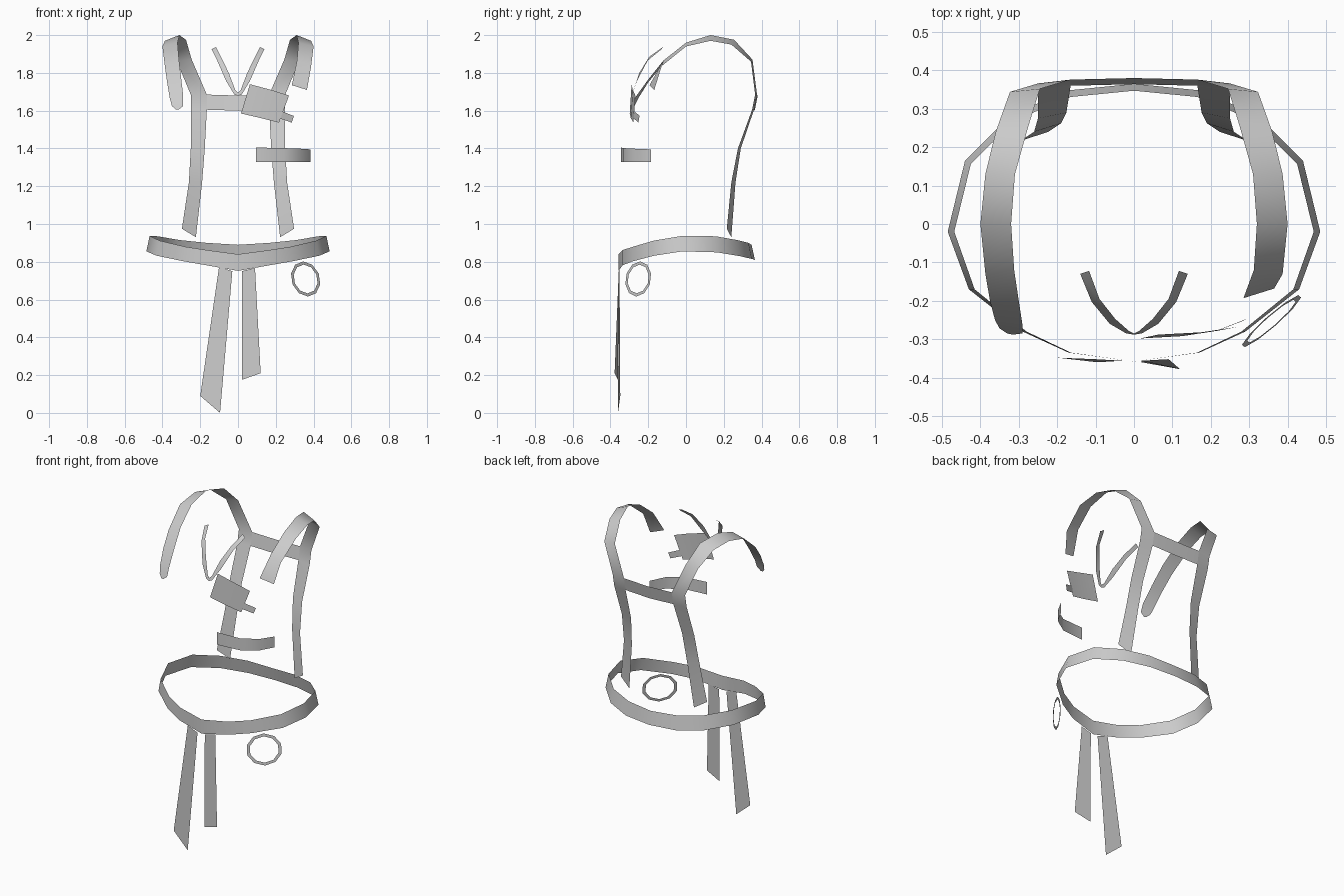
import bpy
from math import sin, cos, pi


def ribbon(name, edge_a, edge_b, closed=False):
    """Single-sided ribbon spanning two matching edge paths."""
    n = len(edge_a)
    steps = n if closed else n - 1
    faces = [(i, (i + 1) % n, n + (i + 1) % n, n + i) for i in range(steps)]
    mesh = bpy.data.meshes.new(name)
    mesh.from_pydata(list(edge_a) + list(edge_b), [], faces)
    mesh.polygons.foreach_set("use_smooth", [True] * len(faces))
    mesh.update()
    obj = bpy.data.objects.new(name, mesh)
    bpy.context.collection.objects.link(obj)
    return obj


def flip(points, s=-1):
    return [(s * x, y, z) for x, y, z in points]


# Waist belt: half loop from back to front as (x, y, top z, bottom z), then mirrored
half = [(0, .365, .89, .81), (.17, .348, .90, .815), (.32, .285, .915, .83),
        (.44, .165, .935, .85), (.485, -.02, .937, .855), (.43, -.17, .912, .832),
        (.29, -.28, .88, .803), (.17, -.335, .862, .782), (0, -.358, .84, .752)]
loop = half + [(-x, y, t, b) for x, y, t, b in half[-2:0:-1]]
top = [(x * .965, y - .018 * max(0, y / .365), t) for x, y, t, b in loop]
bottom = [(x, y, b) for x, y, t, b in loop]
ribbon("waist_belt", top, bottom, closed=True)

# Shoulder straps running from the back hem over the shoulder (left-side coordinates)
inner = [(-.223, .24, .93), (-.19, .262, 1.22), (-.176, .29, 1.4), (-.165, .36, 1.605),
         (-.165, .376, 1.685), (-.245, .352, 1.87), (-.275, .255, 1.975), (-.31, .13, 2.0),
         (-.32, 0, 1.96), (-.312, -.12, 1.865)]
outer = [(-.297, .216, .975), (-.26, .24, 1.22), (-.25, .275, 1.4), (-.25, .35, 1.605),
         (-.25, .366, 1.685), (-.323, .344, 1.86), (-.36, .24, 1.95), (-.387, .13, 1.97),
         (-.40, 0, 1.94), (-.387, -.13, 1.835)]
long_in = [(-.30, -.2, 1.765), (-.29, -.265, 1.675), (-.29, -.285, 1.625), (-.315, -.288, 1.605)]
long_out = [(-.375, -.2, 1.75), (-.362, -.25, 1.67), (-.35, -.272, 1.625), (-.33, -.285, 1.607)]
ribbon("left_shoulder_strap", inner + long_in, outer + long_out)
ribbon("right_shoulder_strap", flip(inner) + [(.285, -.193, 1.735)],
       flip(outer) + [(.365, -.168, 1.71)])

# Horizontal strap joining the two across the back
ribbon("back_cross_strap",
       [(-.165, .376, 1.685), (0, .38, 1.68), (.165, .376, 1.685)],
       [(-.165, .36, 1.605), (0, .364, 1.60), (.165, .36, 1.605)])

# V-shaped neck cord
v_out = [(-.14, -.13, 1.925), (-.11, -.203, 1.865), (-.063, -.26, 1.757), (-.02, -.285, 1.686)]
v_in = [(-.117, -.122, 1.937), (-.09, -.195, 1.885), (-.049, -.247, 1.80), (-.014, -.278, 1.708)]
ribbon("neck_cord", v_out + [(0, -.288, 1.678)] + flip(v_out)[::-1],
       v_in + [(0, -.285, 1.695)] + flip(v_in)[::-1])

# Chest patch with its small tab
ribbon("chest_patch", [(.063, -.288, 1.74), (.175, -.282, 1.71), (.27, -.268, 1.68)],
       [(.016, -.298, 1.585), (.125, -.292, 1.56), (.217, -.278, 1.537)])
ribbon("chest_tab", [(.23, -.272, 1.597), (.296, -.246, 1.572)],
       [(.217, -.278, 1.56), (.284, -.252, 1.537)])

# Curved band on the side of the chest
band = [(.095, -.343), (.245, -.33), (.335, -.27), (.383, -.185)]
ribbon("chest_band", [(x, y, 1.405 - .01 * i / 3) for i, (x, y) in enumerate(band)],
       [(x, y, 1.327) for x, y in band])

# Hanging belt ends
ribbon("left_belt_tail", [(-.10, -.352, .775), (-.20, -.348, .09)],
       [(-.03, -.356, .75), (-.095, -.36, 0)])
ribbon("right_belt_tail", [(.02, -.356, .75), (.02, -.36, .175)],
       [(.09, -.352, .768), (.12, -.378, .21)])


# Flat hanging ring
def ring_edge(scale, n=10):
    return [(.358 + scale * (.077 * cos(a) - .0125 * sin(a)),
             -.253 + scale * (.068 * cos(a) + .01 * sin(a)),
             .709 + scale * .093 * sin(a))
            for a in (2 * pi * i / n + pi / 2 for i in range(n))]


ribbon("hip_ring", ring_edge(1), ring_edge(.82), closed=True)
